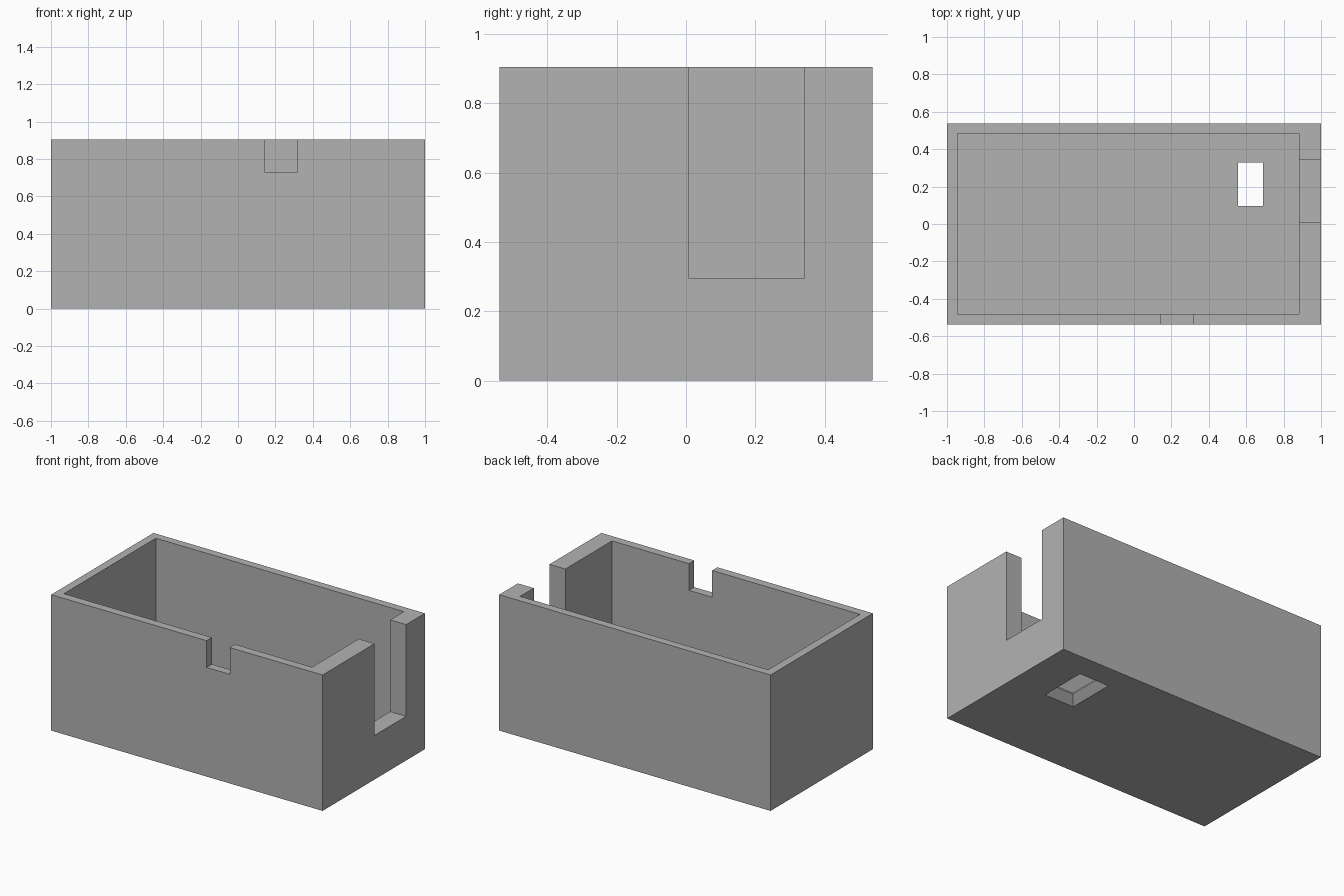
import bpy
import bmesh

cube = bpy.data.objects.get("Cube")
if cube:
    bpy.data.objects.remove(cube, do_unlink=True)

# Single plastic colour
grey = bpy.data.materials.new("plain grey")
grey.use_nodes = True
colour = (0.448, 0.448, 0.448, 1)
grey.diffuse_color = colour
grey.node_tree.nodes["Principled BSDF"].inputs["Base Color"].default_value = colour


def block(name, x, y, z, top_inset=(0, 0)):
    """Box spanning the given ranges; top_inset narrows the upper face."""
    bm = bmesh.new()
    bmesh.ops.create_cube(bm, size=1)
    for v in bm.verts:
        sx, sy, top = v.co.x * 2, v.co.y * 2, v.co.z > 0
        v.co.x = x[sx > 0] - (sx * top_inset[0] if top else 0)
        v.co.y = y[sy > 0] - (sy * top_inset[1] if top else 0)
        v.co.z = z[top]
    mesh = bpy.data.meshes.new(name)
    bm.to_mesh(mesh)
    bm.free()
    mesh.materials.append(grey)
    obj = bpy.data.objects.new(name, mesh)
    bpy.context.collection.objects.link(obj)
    return obj


def cut(target, cutter):
    """Subtract the cutter, apply, then discard it."""
    cutter.hide_render = True
    mod = target.modifiers.new("cut", 'BOOLEAN')
    mod.operation = 'DIFFERENCE'
    mod.solver = 'EXACT'
    mod.object = cutter
    bpy.context.view_layer.objects.active = target
    bpy.ops.object.modifier_apply(modifier=mod.name)
    bpy.data.objects.remove(cutter, do_unlink=True)


HEIGHT = 0.905
FLOOR = 0.06
ABOVE = 1.1

# Outer shell
case = block("open_case", (-1, 1), (-0.538, 0.538), (0, HEIGHT))

# Inner cavity, with a thicker right wall
cut(case, block("cavity", (-0.945, 0.883), (-0.482, 0.485), (FLOOR, ABOVE)))

# Small notch in the front wall, tall notch in the side wall
cut(case, block("front_notch", (0.145, 0.316), (-0.7, -0.4), (0.727, ABOVE)))
cut(case, block("side_notch", (0.8, 1.2), (0.009, 0.341), (0.294, ABOVE)))

# Floor opening: straight slot with a bevelled flare below
cut(case, block("floor_slot", (0.557, 0.691), (0.097, 0.328), (-0.1, 0.2)))
cut(case, block("floor_flare", (0.471, 0.777), (0.003, 0.422), (-0.05, 0.05),
                (0.086, 0.094)))
